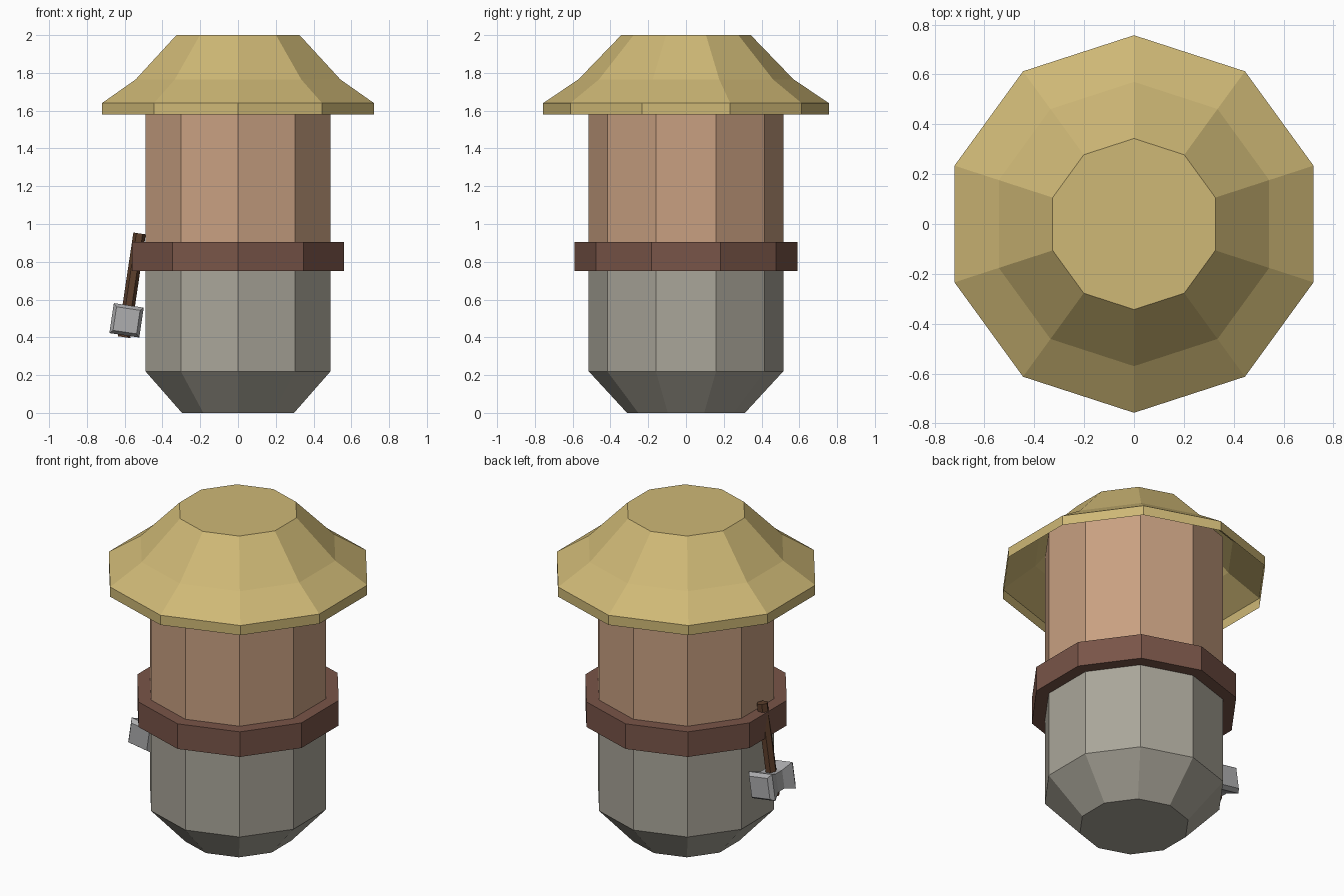
import bpy, bmesh
from math import radians, pi, sin, cos
from mathutils import Matrix

if "Cube" in bpy.data.objects:
    bpy.data.objects.remove(bpy.data.objects["Cube"])


def material(name, rgb):
    m = bpy.data.materials.new(name)
    m.diffuse_color = (*rgb, 1)
    m.use_nodes = True
    m.node_tree.nodes["Principled BSDF"].inputs["Base Color"].default_value = m.diffuse_color
    return m


def loft(name, profile, sides, phase, mat=None, cap_bottom=False, cap_top=False, ring=False):
    """Stack of regular polygons from (radius, height) pairs."""
    bm = bmesh.new()
    loops = []
    for r, z in profile:
        angles = [phase + 2 * pi * i / sides for i in range(sides)]
        loops.append([bm.verts.new((r * cos(a), r * sin(a), z)) for a in angles])
    pairs = list(zip(loops, loops[1:]))
    if ring:
        pairs.append((loops[-1], loops[0]))
    for a, b in pairs:
        for i in range(sides):
            j = (i + 1) % sides
            bm.faces.new((a[i], a[j], b[j], b[i]))
    if cap_bottom:
        bm.faces.new(loops[0][::-1])
    if cap_top:
        bm.faces.new(loops[-1])
    mesh = bpy.data.meshes.new(name)
    bm.to_mesh(mesh)
    bm.free()
    ob = bpy.data.objects.new(name, mesh)
    bpy.context.collection.objects.link(ob)
    if mat:
        mesh.materials.append(mat)
    return ob


straw = material("straw", (0.62, 0.48, 0.18))
skin = material("skin", (0.58, 0.35, 0.22))
leather = material("leather", (0.19, 0.09, 0.065))
cloth = material("cloth", (0.40, 0.38, 0.32))
wood = material("wood", (0.11, 0.05, 0.025))
metal = material("metal", (0.42, 0.42, 0.43))

SIDES, PHASE = 10, pi / 2

# Body: trousers with tapered base, and bare torso
loft("trousers", [(0.312, 0), (0.515, 0.22), (0.515, 0.83)], SIDES, PHASE, cloth, cap_bottom=True)
loft("torso", [(0.515, 0.83), (0.515, 1.80)], SIDES, PHASE, skin, cap_top=True)

# Belt ring
loft("belt", [(0.51, 0.75), (0.59, 0.75), (0.59, 0.905), (0.51, 0.905)],
     SIDES, PHASE, leather, ring=True)

# Straw hat: thin shell, open underneath
loft("hat", [(0.757, 1.58), (0.757, 1.64), (0.57, 1.765), (0.343, 2.0)],
     SIDES, PHASE, straw, cap_top=True)

# Hammer hanging from the belt, leaning inward at the top
place = Matrix.Translation((-0.59, 0, 0.49)) @ Matrix.Rotation(radians(8.5), 4, 'Y')
handle = loft("hammer_handle", [(0.033, -0.09), (0.033, 0.465)], 6, 0, wood,
              cap_bottom=True, cap_top=True)
handle.matrix_world = place

# Hammer head: square section, pinched in the middle, chamfered ends
half = [(0.055, 0.03), (0.08, 0.10), (0.063, 0.125)]
sections = [(r, -y) for r, y in reversed(half)] + half
head = loft("hammer_head", [(r * 2 ** 0.5, y) for r, y in sections], 4, pi / 4, metal,
            cap_bottom=True, cap_top=True)
head.matrix_world = place @ Matrix.Rotation(radians(-90), 4, 'X')
